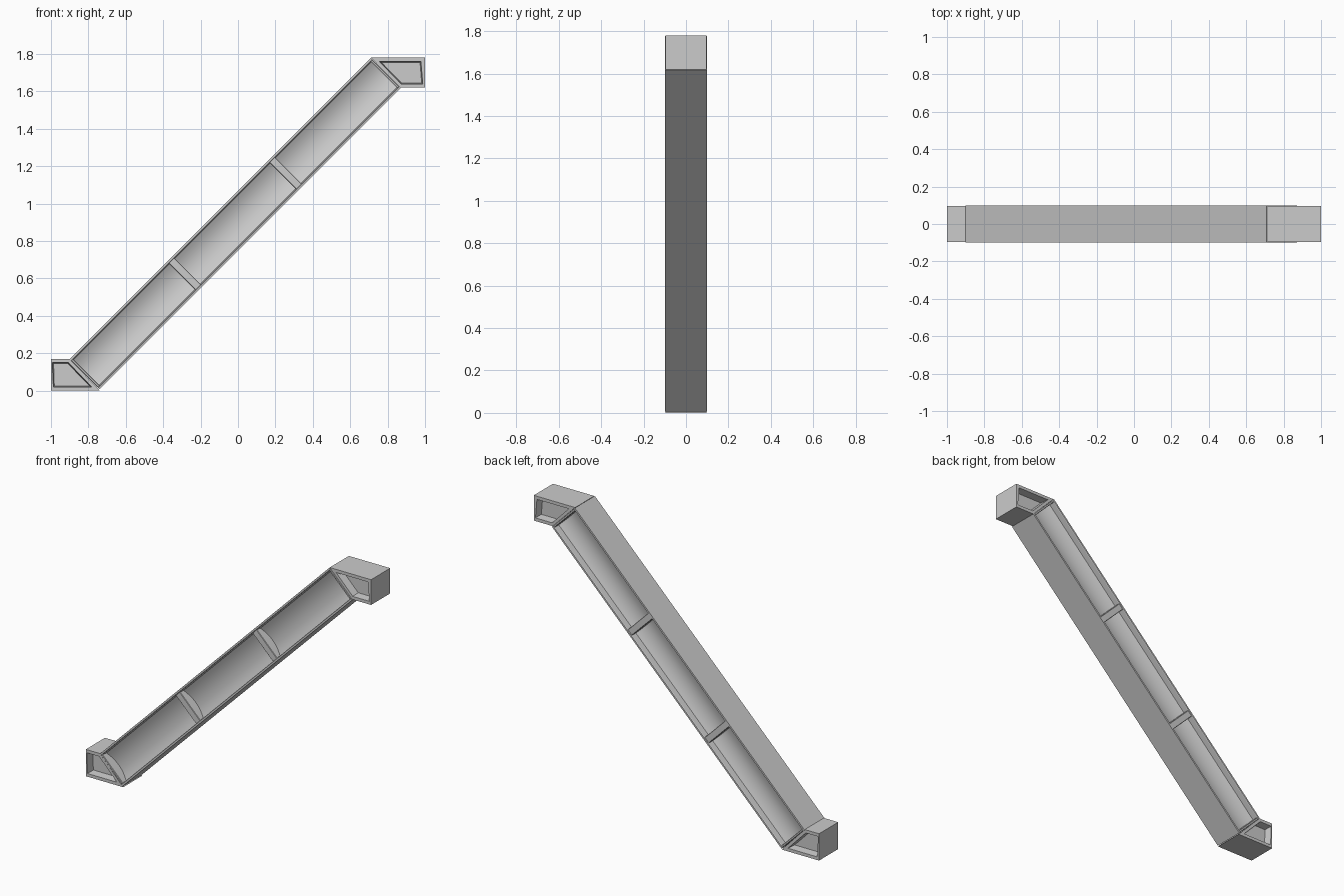
import bpy, bmesh, math
from mathutils import Matrix

if "Cube" in bpy.data.objects:
    bpy.data.objects.remove(bpy.data.objects["Cube"])

L, H, W = 2.277, 0.228, 0.1          # beam length, depth, half width
BEAM = Matrix.Translation((-0.015, 0, 0.893)) @ Matrix.Rotation(math.radians(-45), 4, 'Y')


def finish(name, bm, matrix=Matrix(), smooth=False):
    bmesh.ops.recalc_face_normals(bm, faces=bm.faces)
    me = bpy.data.meshes.new(name)
    bm.to_mesh(me)
    bm.free()
    ob = bpy.data.objects.new(name, me)
    bpy.context.collection.objects.link(ob)
    ob.matrix_world = matrix
    if smooth:
        bpy.ops.object.select_all(action='DESELECT')
        ob.select_set(True)
        bpy.context.view_layer.objects.active = ob
        bpy.ops.object.shade_smooth_by_angle(angle=math.radians(30))
    return ob


def bridge(bm, a, b):
    n = len(a)
    for i in range(n):
        bm.faces.new((a[i], a[(i + 1) % n], b[(i + 1) % n], b[i]))


# Sloping beam: I-shaped section with a shallow concave trough on both sides
half = [(W, H / 2), (W, 0.103), (0.096, 0.100), (0.062, 0.097)]
half += [(0.036 + 0.026 * (v / 0.097) ** 2, v)
         for v in (0.097 * (1 - 2 * i / 12) for i in range(1, 12))]
half += [(0.062, -0.097), (0.096, -0.100), (W, -0.103), (W, -H / 2)]
section = half + [(-y, -v) for y, v in half]
bm = bmesh.new()
ends = [[bm.verts.new((x, y, v)) for y, v in section] for x in (-L / 2, L / 2)]
bridge(bm, *ends)
for e in ends:
    bm.faces.new(e)
finish("sloping_beam", bm, BEAM, True)


# Cross ribs at the thirds and closing plates at the beam ends
def plate(name, x, thick, half_width):
    bm = bmesh.new()
    bmesh.ops.create_cube(bm, size=1, matrix=Matrix.Translation((x, 0, 0))
                          @ Matrix.Diagonal((thick, half_width * 2, 0.206, 1)))
    bmesh.ops.bevel(bm, geom=bm.edges[:], offset=0.003, segments=1, affect='EDGES')
    finish(name, bm, BEAM)


for side, s in (("lower", -1), ("upper", 1)):
    plate(side + "_rib", s * 0.381, 0.042, 0.096)
    plate(side + "_end_plate", s * (L / 2 - 0.007), 0.014, 0.0995)


# End blocks: prisms with a tapered pocket on the front and back
def end_block(name, outer, rim, floor, half_width=0.096, depth=0.05):
    bm = bmesh.new()

    def ring(pts, y):
        return [bm.verts.new((x, y, z)) for x, z in pts]

    shells = []
    for s in (-1, 1):
        o, r = ring(outer, s * half_width), ring(rim, s * half_width)
        f = ring(floor, s * (half_width - depth))
        bridge(bm, o, r)
        bridge(bm, r, f)
        bm.faces.new(f)
        shells.append(o)
    bridge(bm, *shells)
    finish(name, bm)


end_block("lower_end_block",
          [(-1, 0), (-0.738, 0), (-0.90, 0.17), (-1, 0.17)],
          [(-0.987, 0.02), (-0.782, 0.02), (-0.907, 0.15), (-0.993, 0.15)],
          [(-0.982, 0.025), (-0.794, 0.025), (-0.91, 0.145), (-0.986, 0.145)])
end_block("upper_end_block",
          [(0.868, 1.62), (1, 1.62), (1, 1.78), (0.71, 1.78)],
          [(0.872, 1.64), (0.988, 1.64), (0.978, 1.76), (0.755, 1.76)],
          [(0.875, 1.645), (0.982, 1.645), (0.973, 1.755), (0.767, 1.755)])
